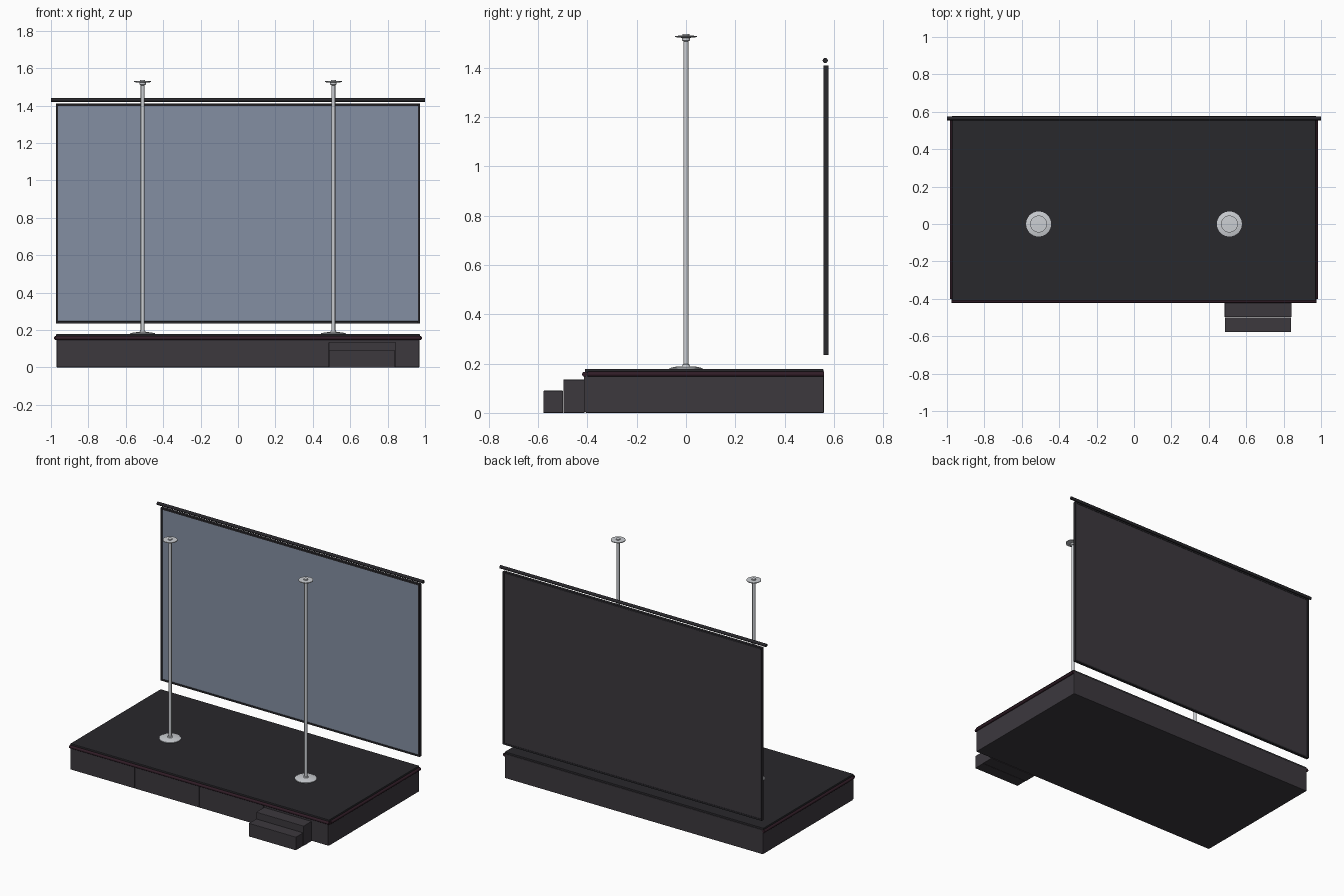
import bpy, math

if "Cube" in bpy.data.objects:
    bpy.data.objects.remove(bpy.data.objects["Cube"])


def material(name, r, g, b):
    m = bpy.data.materials.new(name)
    m.diffuse_color = (r, g, b, 1)
    m.use_nodes = True
    m.node_tree.nodes["Principled BSDF"].inputs["Base Color"].default_value = m.diffuse_color
    return m


DARK = material("dark_cladding", 0.045, 0.04, 0.048)
BLACK = material("black_deck", 0.022, 0.021, 0.025)
TRIM = material("dark_red_trim", 0.03, 0.012, 0.02)
SCREEN = material("screen_blue_grey", 0.23, 0.275, 0.36)
METAL = material("pole_metal", 0.6, 0.62, 0.65)


def box(name, x, y, z, mat, bevel=0.0):
    """Box from (min, max) ranges."""
    bpy.ops.mesh.primitive_cube_add(size=1, location=[(a + b) / 2 for a, b in (x, y, z)])
    o = bpy.context.object
    o.name = name
    o.scale = [b - a for a, b in (x, y, z)]
    bpy.ops.object.transform_apply(location=False, rotation=False, scale=True)
    o.data.materials.append(mat)
    if bevel:
        mod = o.modifiers.new("edge", 'BEVEL')
        mod.width, mod.segments = bevel, 2
    return o


def rod(name, r, length, loc, mat, rot=(0, 0, 0), sides=12):
    bpy.ops.mesh.primitive_cylinder_add(vertices=sides, radius=r, depth=length,
                                        location=loc, rotation=rot)
    o = bpy.context.object
    o.name = name
    o.data.materials.append(mat)
    bpy.ops.object.shade_smooth_by_angle(angle=math.radians(40))
    return o


def lathe(name, profile, x, mat, sides=32):
    """Revolve (radius, z) points around a vertical axis at x."""
    verts = [(r * math.cos(2 * math.pi * i / sides), r * math.sin(2 * math.pi * i / sides), z)
             for r, z in profile for i in range(sides)]
    faces = [(k * sides + i, k * sides + (i + 1) % sides,
              (k + 1) * sides + (i + 1) % sides, (k + 1) * sides + i)
             for k in range(len(profile) - 1) for i in range(sides)]
    faces.append(tuple(reversed(range(sides))))
    faces.append(tuple(range((len(profile) - 1) * sides, len(profile) * sides)))
    me = bpy.data.meshes.new(name)
    me.from_pydata(verts, [], faces)
    me.materials.append(mat)
    o = bpy.data.objects.new(name, me)
    o.location.x = x
    bpy.context.collection.objects.link(o)
    bpy.context.view_layer.objects.active = o
    bpy.ops.object.select_all(action='DESELECT')
    o.select_set(True)
    bpy.ops.object.shade_smooth_by_angle(angle=math.radians(35))


# Stage body and deck
box("stage_body", (-0.97, 0.97), (-0.408, 0.56), (0, 0.165), DARK, 0.004)
box("stage_deck", (-0.972, 0.972), (-0.41, 0.557), (0.163, 0.178), BLACK, 0.003)

# Front skirt panels with narrow seams
for i in range(4):
    x0 = -0.97 + i * 0.485
    box(f"front_panel_{i + 1}", (x0 + 0.002, x0 + 0.483), (-0.414, -0.407), (0.004, 0.15), DARK)

# Rounded trim under the deck edge
Q = math.pi / 2
rod("front_trim", 0.01, 1.95, (0, -0.412, 0.157), TRIM, (0, Q, 0))
for s, side in ((-1, "left"), (1, "right")):
    rod(f"{side}_trim", 0.01, 0.96, (s * 0.975, 0.08, 0.157), TRIM, (Q, 0, 0))

# Entry steps
box("upper_step", (0.485, 0.842), (-0.498, -0.412), (0, 0.135), DARK, 0.002)
box("lower_step", (0.487, 0.84), (-0.578, -0.499), (0, 0.09), DARK, 0.002)

# Poles: base flange, shaft, collar and ceiling disc in one profile
POLE = [(0.067, 0.178), (0.067, 0.182), (0.045, 0.187), (0.016, 0.189), (0.014, 0.196),
        (0.01, 0.198), (0.01, 1.508), (0.017, 1.512), (0.017, 1.522),
        (0.045, 1.525), (0.045, 1.53), (0.014, 1.531), (0.014, 1.537)]
for s, side in ((-1, "left"), (1, "right")):
    lathe(f"{side}_pole", POLE, s * 0.51, METAL)

# Screen: face, backing and frame
box("screen_face", (-0.965, 0.965), (0.562, 0.568), (0.24, 1.405), SCREEN)
box("screen_back", (-0.965, 0.965), (0.567, 0.576), (0.24, 1.405), DARK)
FY = (0.558, 0.578)
for s, side in ((-1, "left"), (1, "right")):
    xs = sorted((s * 0.962, s * 0.974))
    box(f"screen_frame_{side}", xs, FY, (0.235, 1.41), BLACK, 0.002)
for z, side in ((0.235, "bottom"), (1.398, "top")):
    box(f"screen_frame_{side}", (-0.963, 0.963), FY, (z, z + 0.012), BLACK, 0.002)

# Curtain rail above the screen
rod("top_rail", 0.0105, 2.0, (0, 0.565, 1.43), BLACK, (0, Q, 0))
